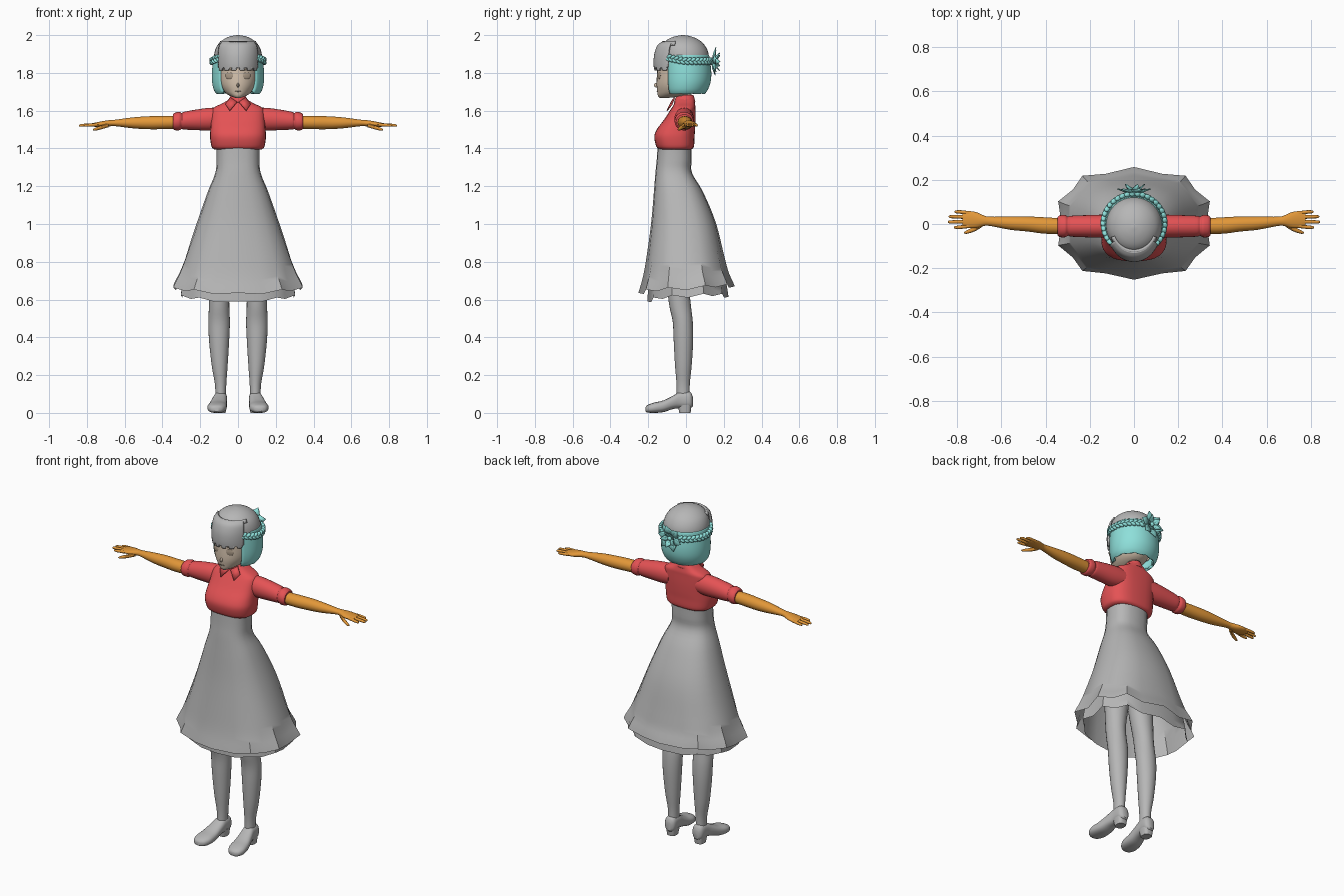
import bpy, bmesh
from math import sin, cos, pi, radians
from mathutils import Vector, Matrix

if "Cube" in bpy.data.objects:
    bpy.data.objects.remove(bpy.data.objects["Cube"])


def material(name, *rgb):
    m = bpy.data.materials.new(name)
    m.use_nodes = True
    m.diffuse_color = (*rgb, 1)
    m.node_tree.nodes["Principled BSDF"].inputs["Base Color"].default_value = (*rgb, 1)
    return m


GREY = material("soft grey", .47, .47, .47)
RED = material("coral red", .78, .085, .09)
TEAL = material("pale teal", .27, .74, .70)
ORANGE = material("warm orange", .76, .31, .04)
SKIN = material("face skin", .66, .54, .42)
EYE = material("eye brown", .40, .32, .24)


def finish(name, bm, mat, mirror=False, thick=0, angle=40):
    bmesh.ops.recalc_face_normals(bm, faces=bm.faces)
    me = bpy.data.meshes.new(name)
    bm.to_mesh(me)
    bm.free()
    me.materials.append(mat)
    ob = bpy.data.objects.new(name, me)
    bpy.context.collection.objects.link(ob)
    bpy.ops.object.select_all(action='DESELECT')
    ob.select_set(True)
    bpy.context.view_layer.objects.active = ob
    bpy.ops.object.shade_smooth_by_angle(angle=radians(angle))
    if thick:
        s = ob.modifiers.new("thickness", 'SOLIDIFY')
        s.thickness, s.offset = thick, -1
    if mirror:
        ob.modifiers.new("mirror", 'MIRROR')
    return ob


def spline(rows, k=4):
    """Catmull-Rom interpolation of profile rows."""
    out = []
    for i in range(len(rows) - 1):
        a, b, c, d = (Vector(rows[max(0, min(j, len(rows) - 1))]) for j in range(i - 1, i + 3))
        for s in range(k):
            t = s / k
            out.append(b + ((c - a) + ((a * 2 - b * 5 + c * 4 - d) + (b * 3 - a - c * 3 + d) * t) * t) * t * .5)
    return out + [Vector(rows[-1])]


def power(v, p):
    return (1 if v >= 0 else -1) * abs(v) ** (2 / p)


def loft(name, rows, mat, axis='z', n=24, p=2, arc=None, shape=None, caps=True, k=4, **kw):
    """Rows are (position, u centre, u radius, v low, v high) across the axis."""
    bm = bmesh.new()
    a0, a1 = arc or (0, 360)
    count = n + 1 if arc else n
    grid = []
    for t, uc, ru, v0, v1 in spline(rows, k):
        ring = []
        for i in range(count):
            a = radians(a0 + (a1 - a0) * i / n)
            u = uc + ru * power(cos(a), p)
            v = (v0 + v1) / 2 + (v1 - v0) / 2 * power(sin(a), p)
            co = Vector({'z': (u, v, t), 'y': (u, t, v), 'x': (t, u, v)}[axis])
            ring.append(bm.verts.new(shape(co, i, a) if shape else co))
        grid.append(ring)
    for lo, hi in zip(grid, grid[1:]):
        for i in range(n):
            j = (i + 1) % count
            bm.faces.new((lo[i], lo[j], hi[j], hi[i]))
    if caps and not arc:
        bm.faces.new(grid[0])
        bm.faces.new(grid[-1])
    return finish(name, bm, mat, **kw)


def blobs(name, mats, mat, **kw):
    bm = bmesh.new()
    for m in mats:
        bmesh.ops.create_uvsphere(bm, u_segments=12, v_segments=8, radius=1, matrix=m)
    return finish(name, bm, mat, **kw)


def place(loc, scale, rot=0, axis='Z'):
    return Matrix.Translation(loc) @ Matrix.Rotation(rot, 4, axis) @ Matrix.Diagonal((*scale, 1))


# legs and shoes
loft("legs", [(.07, .092, .028, -.05, .02), (.15, .092, .03, -.05, .02), (.25, .097, .042, -.058, .03),
              (.38, .1, .053, -.065, .038), (.48, .1, .057, -.07, .036), (.56, .1, .054, -.087, .027),
              (.64, .098, .055, -.097, .02), (.8, .085, .07, -.11, .02), (1, .075, .075, -.13, .03)],
     GREY, mirror=True)
loft("shoes", [(.036, .092, .016, .035, .085), (.02, .092, .033, .025, .112), (-.03, .094, .036, .025, .112),
               (-.07, .1, .041, .02, .09), (-.12, .107, .048, .004, .066), (-.17, .112, .05, 0, .054),
               (-.203, .115, .036, .002, .042), (-.215, .116, .015, .008, .03)],
     GREY, axis='y', p=2.5, mirror=True)
loft("shoe_heels", [(0, .092, .026, -.035, .024), (.045, .092, .032, -.045, .03)], GREY, p=3, mirror=True)


# skirt: two pleated layers with pointed hems
def hem(depth, side_lift, back_lift):
    def shape(co, i, a):
        w = max(0, (1.05 - co.z) / .4) ** 2
        peak = i % 2
        centre = Vector((0, -.01, co.z))
        co = centre + (co - centre) * (1 - (0 if peak else depth * w))
        co.z += min(w, 1) * (abs(cos(a)) * side_lift + max(0, sin(a)) * back_lift + .015 * peak)
        return co
    return shape


WAIST = [(1.42, 0, .115, -.15, .03), (1.34, 0, .114, -.155, .03), (1.27, 0, .12, -.162, .032),
         (1.17, 0, .16, -.17, .09), (1, 0, .22, -.185, .16), (.8, 0, .288, -.212, .205)]
loft("skirt_outer", WAIST + [(.7, 0, .322, -.23, .228), (.62, 0, .357, -.252, .258)], GREY,
     n=20, p=2.5, shape=hem(.07, .03, .035), caps=False)
loft("skirt_inner", [(1, 0, .21, -.175, .15), (.8, 0, .272, -.19, .19), (.575, 0, .315, -.205, .225)], GREY,
     n=20, p=2.5, shape=hem(.045, .035, .025), caps=False)

# blouse, collar and sleeves
loft("blouse", [(1.395, 0, .125, -.14, .028), (1.41, 0, .14, -.157, .042), (1.46, 0, .148, -.168, .045),
                (1.5, 0, .146, -.155, .048), (1.55, 0, .142, -.118, .05), (1.6, 0, .138, -.085, .05),
                (1.62, 0, .122, -.072, .05), (1.64, 0, .08, -.062, .047), (1.66, 0, .048, -.055, .044)],
     RED, n=32, p=2.7)
loft("collar_band", [(1.645, 0, .06, -.064, .05), (1.682, 0, .036, -.05, .04)], RED, caps=False, thick=.006)
bm = bmesh.new()
bm.faces.new([bm.verts.new(c) for c in ((.004, -.075, 1.645), (.04, -.058, 1.668),
                                        (.066, -.072, 1.632), (.043, -.098, 1.598))])
finish("collar_lapels", bm, RED, mirror=True, thick=.006)
loft("sleeves", [(.09, -.008, .05, 1.5, 1.615), (.15, -.01, .052, 1.495, 1.615), (.22, -.01, .05, 1.497, 1.606),
                 (.285, -.01, .047, 1.5, 1.594), (.298, -.01, .043, 1.503, 1.588), (.312, -.01, .05, 1.496, 1.594),
                 (.335, -.01, .049, 1.497, 1.588), (.345, -.01, .042, 1.504, 1.58)],
     RED, axis='x', mirror=True)

# arms with hands
loft("arms", [(.3, -.01, .034, 1.505, 1.572), (.4, -.007, .037, 1.502, 1.572), (.48, 0, .034, 1.502, 1.57),
              (.56, .004, .03, 1.507, 1.564), (.65, .012, .021, 1.518, 1.552), (.68, .015, .024, 1.517, 1.55),
              (.715, .018, .036, 1.514, 1.545), (.75, .02, .038, 1.514, 1.538), (.775, .021, .03, 1.517, 1.533)],
     ORANGE, axis='x', mirror=True)
for name, y, tip in (("index", -.009, .815), ("middle", .011, .842), ("ring", .031, .838), ("little", .049, .812)):
    spread = y + (y - .02) * .2
    loft(name + "_fingers", [(.745, y, .009, 1.517, 1.535), (tip - .025, spread, .008, 1.515, 1.531),
                             (tip - .005, spread, .006, 1.515, 1.527), (tip, spread, .002, 1.518, 1.523)],
         ORANGE, axis='x', n=10, mirror=True)
loft("thumbs", [(.685, 0, .012, 1.512, 1.535), (.72, -.022, .011, 1.502, 1.523),
                (.755, -.036, .008, 1.494, 1.51), (.768, -.039, .003, 1.496, 1.502)],
     ORANGE, axis='x', n=10, mirror=True)

# neck, head and face details
loft("neck", [(1.63, 0, .036, -.05, .03), (1.74, 0, .036, -.06, .03)], SKIN)
loft("head", [(1.667, 0, .012, -.138, -.1), (1.678, 0, .042, -.148, -.01), (1.7, 0, .073, -.152, .05),
              (1.74, 0, .097, -.156, .08), (1.8, 0, .108, -.153, .1), (1.87, 0, .11, -.145, .1),
              (1.93, 0, .09, -.11, .07)], SKIN, n=32)
blobs("nose", [place((0, -.156, 1.735), (.007, .014, .012))], SKIN)
blobs("eyes", [place((.046, -.142, 1.785), (.023, .004, .018), .33)], EYE, mirror=True)
blobs("eyebrows", [place((.046, -.142, 1.815), (.022, .004, .003), .33)], EYE, mirror=True)
blobs("mouth", [place((0, -.153, 1.702), (.016, .004, .002))], EYE)
blobs("ears", [place((.107, -.015, 1.775), (.012, .02, .03))], SKIN, mirror=True)

# hair crown, fringe and hair band
loft("hair_crown", [(1.84, 0, .126, -.125, .12), (1.9, 0, .126, -.132, .12), (1.945, 0, .11, -.125, .1),
                    (1.975, 0, .08, -.1, .068), (1.993, 0, .043, -.06, .028), (2, 0, .006, -.02, -.01)],
     GREY, n=32)


def jagged(z_limit, drop, step):
    def shape(co, i, a):
        if co.z < z_limit and i % step == 0:
            co.z += drop
        return co
    return shape


loft("hair_fringe", [(1.965, 0, .095, -.128, .07), (1.945, 0, .112, -.152, .09), (1.9, 0, .119, -.168, .105),
                     (1.85, 0, .119, -.172, .108), (1.812, 0, .117, -.168, .105)],
     GREY, n=24, arc=(207, 333), shape=jagged(1.82, .025, 4), thick=.01)
loft("hair_band", [(1.95, 0, .112, -.137, .095), (1.968, 0, .1, -.125, .082)], GREY,
     n=24, arc=(200, 340), thick=.012, k=1)

# teal bob, open over the face
loft("hair_bob", [(1.895, 0, .128, -.126, .122), (1.86, 0, .133, -.13, .128), (1.8, 0, .138, -.13, .134),
                  (1.75, 0, .137, -.128, .13), (1.71, 0, .128, -.122, .115), (1.687, 0, .113, -.112, .098)],
     TEAL, n=40, arc=(-48, 228), shape=jagged(1.69, .016, 5), thick=.014)

# braid around the head
beads = []
for s in range(58):
    a = radians(-47 + 274 * (s // 2 + .5 * (s % 2)) / 28.5)
    side = 1 if s % 2 else -1
    z = 1.862 + .03 * max(0, -sin(a)) ** 1.5 + .008 * side
    spot = Matrix.Translation((.14 * cos(a), .002 + .134 * sin(a), z)) @ Matrix.Rotation(a, 4, 'Z')
    beads.append(spot @ Matrix.Rotation(side * .6, 4, 'X') @ Matrix.Diagonal((.012, .017, .0095, 1)))
blobs("hair_braid", beads, TEAL)

# flower of folded pointed petals at the back
bm = bmesh.new()
for layer, count, size in ((0, 6, .078), (1, 5, .05)):
    for i in range(count):
        turn = Matrix.Translation((0, .137 + .01 * layer, 1.862)) @ Matrix.Rotation(2 * pi * (i + .3) / count, 4, 'Y')
        root, left, tip, right, fold = (bm.verts.new(turn @ Vector(c)) for c in (
            (0, 0, 0), (-.36 * size, .014, .55 * size), (0, .02 + .012 * layer, size),
            (.36 * size, .014, .55 * size), (0, .006, .55 * size)))
        for tri in ((root, left, fold), (left, tip, fold), (tip, right, fold), (right, root, fold)):
            bm.faces.new(tri)
finish("flower_petals", bm, TEAL, thick=.004, angle=20)
blobs("flower_centre", [place((0, .153, 1.862), (.013, .013, .013))], TEAL)
